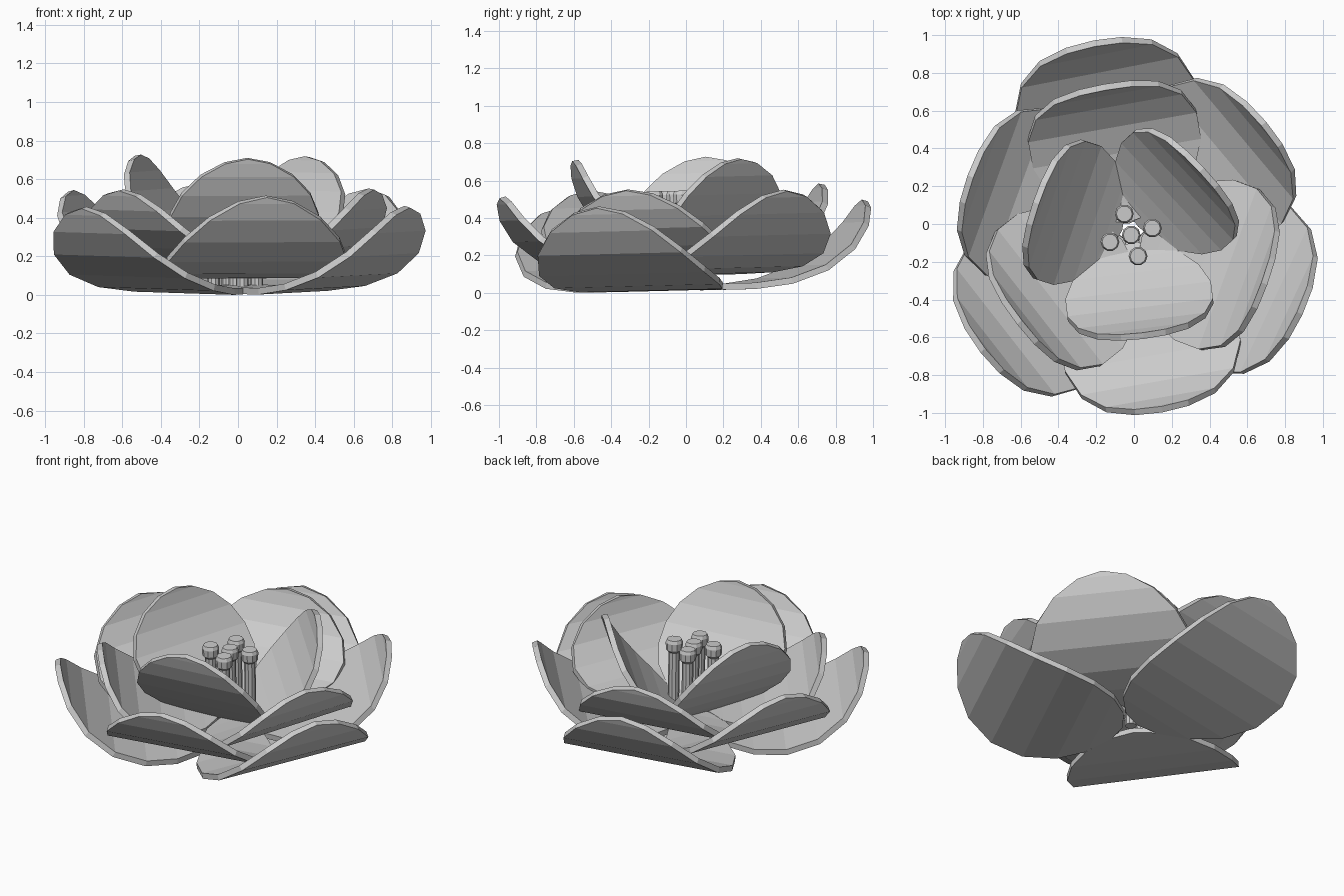
import bpy, bmesh, math
from mathutils import Matrix

if "Cube" in bpy.data.objects:
    bpy.data.objects.remove(bpy.data.objects["Cube"])

CENTER = Matrix.Translation((-0.015, -0.045, 0.005)) @ Matrix.Rotation(0.025, 4, 'X')
THICK = 0.034
SIDES = 18          # corners of each petal outline


def add_object(name, bm, matrix):
    bmesh.ops.recalc_face_normals(bm, faces=bm.faces)
    mesh = bpy.data.meshes.new(name)
    bm.to_mesh(mesh)
    bm.free()
    obj = bpy.data.objects.new(name, mesh)
    obj.matrix_world = CENTER @ matrix
    bpy.context.collection.objects.link(obj)
    return obj


def profile_point(s, r0, z0, length, tilt, bend):
    """Follow the curling centre line up to fraction s."""
    r, z, n = r0, z0, 60
    for i in range(n):
        t = s * (i + 0.5) / n
        a = math.radians(tilt + bend * t ** 1.8)
        r += math.cos(a) * length * s / n
        z += math.sin(a) * length * s / n
    return r, z


def petal(name, angle, r0, z0, length, half_width, tilt, bend):
    bm = bmesh.new()
    rows = []
    half = SIDES // 2
    for k in range(half + 1):
        a = math.pi * k / half
        r, z = profile_point((1 - math.cos(a)) / 2, r0, z0, length, tilt, bend)
        w = half_width * max(math.sin(a), 0) ** 1.12
        if k in (0, half):
            rows.append([bm.verts.new((r, 0, z))])
        else:
            rows.append([bm.verts.new((r, -w, z)), bm.verts.new((r, w, z))])
    for low, high in zip(rows, rows[1:]):
        bm.faces.new(low + high[::-1])
    obj = add_object(name, bm, Matrix.Rotation(math.radians(angle), 4, 'Z'))
    mod = obj.modifiers.new("thickness", 'SOLIDIFY')
    mod.thickness = THICK
    mod.offset = 0


def stamen(name, x, y):
    # Stem and wider cap turned from one profile
    profile = [(0.033, 0.03), (0.033, 0.46), (0.048, 0.475),
               (0.05, 0.52), (0.042, 0.54)]
    n = 10
    bm = bmesh.new()
    rings = [[bm.verts.new((r * math.cos(math.tau * i / n), r * math.sin(math.tau * i / n), z))
              for i in range(n)] for r, z in profile]
    for a, b in zip(rings, rings[1:]):
        for i in range(n):
            j = (i + 1) % n
            bm.faces.new((a[i], a[j], b[j], b[i]))
    bm.faces.new(rings[0][::-1])
    bm.faces.new(rings[-1])
    add_object(name, bm, Matrix.Translation((x, y, 0)))


# Four layers of three petals: (angle, length factor) of each petal,
# then base radius, base height, length, half width, tilt, bend
layers = {
    "inner_petal": ([(43, 0.97), (161, 1), (277, 1)], 0.06, 0.11, 0.79, 0.395, 36, 45),
    "middle_petal": ([(100, 1), (218, 0.95), (340, 0.95)], 0.06, 0.14, 0.92, 0.46, 2, 78),
    "outer_petal": ([(40, 0.98), (160, 0.97), (280, 1)], 0.05, 0.105, 1.07, 0.48, -2, 78),
    "bottom_petal": ([(101, 1), (218, 0.97), (335, 0.96)], 0.05, 0.03, 1.17, 0.495, -4, 79),
}
for name, (petals, r0, z0, length, width, tilt, bend) in layers.items():
    for i, (angle, f) in enumerate(petals):
        petal(f"{name}_{i + 1}", angle, r0, z0, length * f, width, tilt + (1 - f) * 25, bend)

# One central stamen with four around it
stamen("stamen_center", 0, 0)
for i in range(4):
    a = math.radians(18 + 90 * i)
    stamen(f"stamen_{i + 1}", 0.118 * math.cos(a), 0.118 * math.sin(a))
